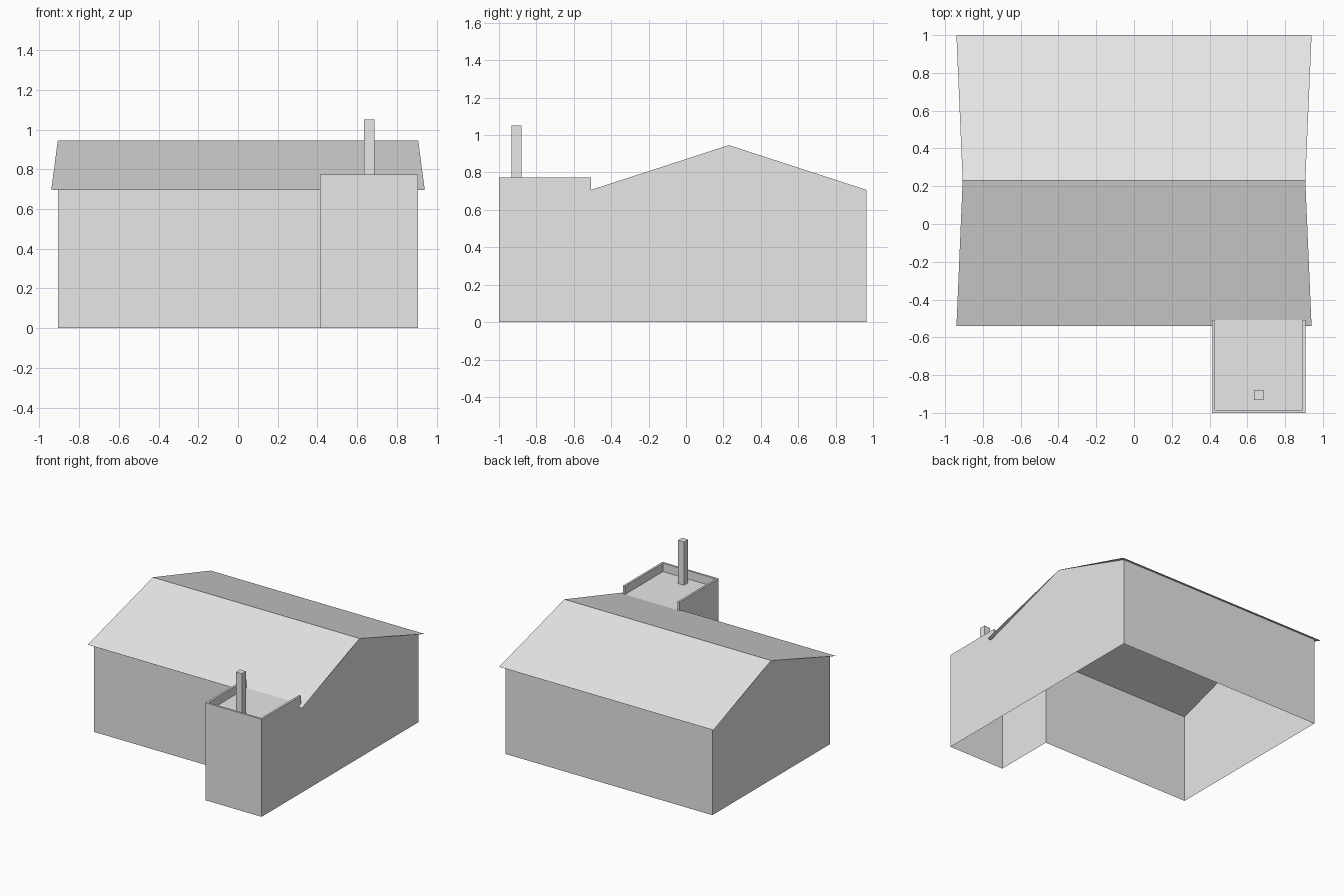
import bpy

cube = bpy.data.objects.get("Cube")
if cube:
    bpy.data.objects.remove(cube, do_unlink=True)

plaster = bpy.data.materials.new("plain_grey")
plaster.use_nodes = True
GREY = (0.8, 0.8, 0.8, 1.0)
plaster.diffuse_color = GREY
plaster.node_tree.nodes["Principled BSDF"].inputs["Base Color"].default_value = GREY


def make_object(name, verts, faces):
    mesh = bpy.data.meshes.new(name)
    mesh.from_pydata(verts, [], faces)
    mesh.materials.append(plaster)
    obj = bpy.data.objects.new(name, mesh)
    bpy.context.collection.objects.link(obj)
    return obj


def prism(name, outline, low, high, top=True):
    """Upright walls over a counter-clockwise outline, open below."""
    n = len(outline)
    verts = [(x, y, z) for z in (low, high) for x, y in outline]
    faces = [(i, (i + 1) % n, n + (i + 1) % n, n + i) for i in range(n)]
    if top:
        faces.append(tuple(range(n, 2 * n)))
    return make_object(name, verts, faces)


def rectangle(x0, x1, y0, y1):
    return [(x0, y0), (x1, y0), (x1, y1), (x0, y1)]


# Main dimensions
side = 0.907
front, back = -0.507, 0.965
ridge_y = (front + back) / 2
wall_top, ridge_top = 0.707, 0.946
annex_x, annex_front = 0.414, -1.0
parapet_top, rim = 0.774, 0.016

# L-shaped outer walls, open at the floor
prism("walls", [(-side, front), (annex_x, front), (annex_x, annex_front),
                (side, annex_front), (side, back), (-side, back)],
      0, wall_top, top=False)

# Gable triangles at both ends
for name, x in (("left_gable", side), ("right_gable", -side)):
    face = (0, 1, 2) if x > 0 else (2, 1, 0)
    make_object(name, [(x, front, wall_top), (x, back, wall_top),
                       (x, ridge_y, ridge_top)], [face])

# Thin roof sheets, flaring outward at the eaves
eave_run, eave_side = 0.77, 0.94
slope = (ridge_top - wall_top) / (back - ridge_y)
eave_z = ridge_top - slope * eave_run
make_object("roof",
            [(x, y, z) for y, x_half, z in ((ridge_y - eave_run, eave_side, eave_z),
                                            (ridge_y, side, ridge_top),
                                            (ridge_y + eave_run, eave_side, eave_z))
             for x in (-x_half, x_half)],
            [(0, 1, 3, 2), (2, 3, 5, 4)])

# Flat annex roof with a U-shaped parapet
make_object("annex_deck",
            [(x, y, wall_top) for x, y in rectangle(annex_x, side, annex_front, front)],
            [(0, 1, 2, 3)])
prism("annex_parapet",
      [(annex_x, annex_front), (side, annex_front), (side, front), (side - rim, front),
       (side - rim, annex_front + rim), (annex_x + rim, annex_front + rim),
       (annex_x + rim, front), (annex_x, front)],
      wall_top, parapet_top)

# Slim chimney standing on the annex roof
prism("chimney", rectangle(0.634, 0.686, -0.932, -0.88), wall_top, 1.05)
